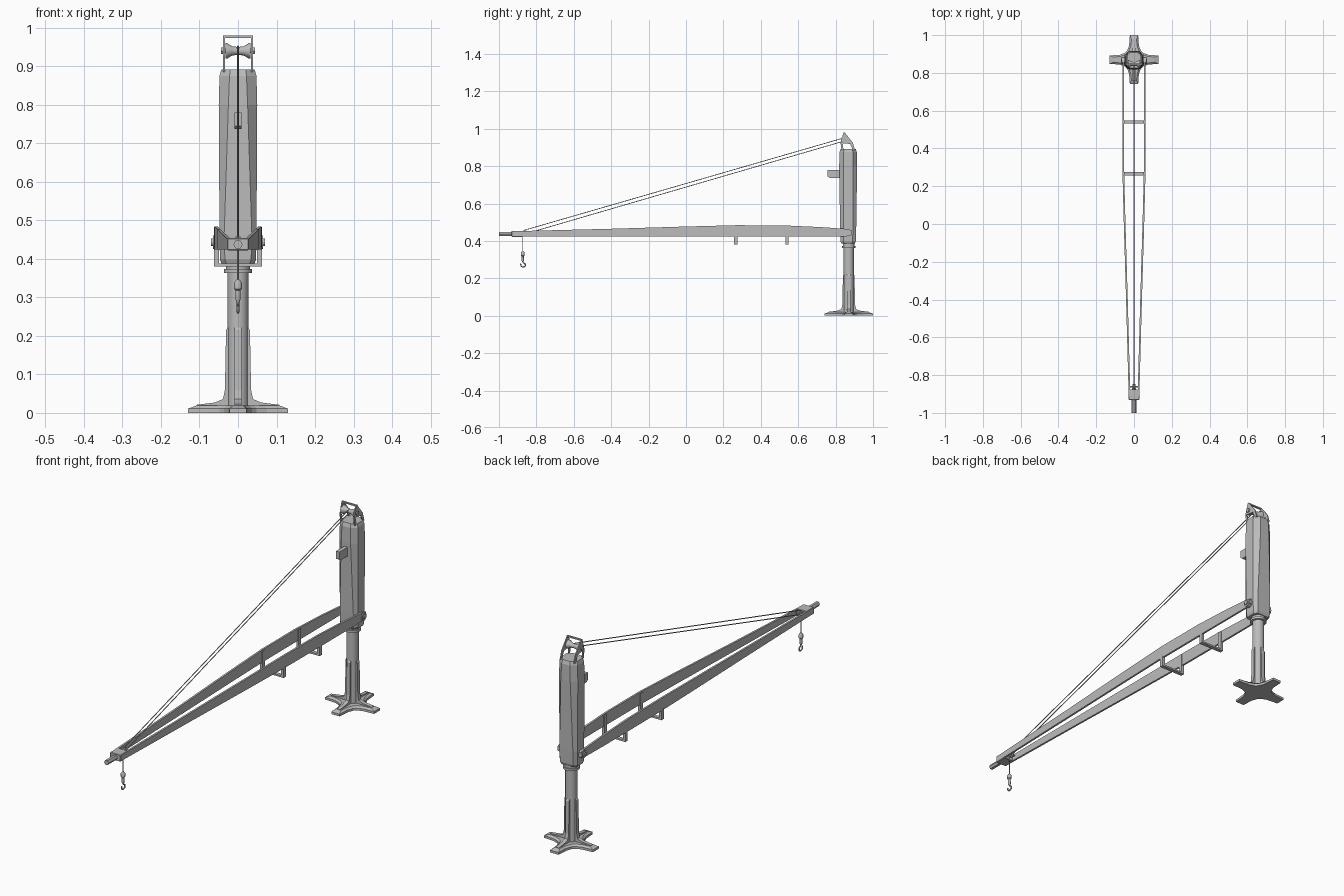
import bpy, bmesh, math
from mathutils import Vector

cube = bpy.data.objects.get("Cube")
if cube:
    bpy.data.objects.remove(cube, do_unlink=True)

GREY = (0.5, 0.5, 0.5, 1)
mat = bpy.data.materials.new("steel grey")
mat.use_nodes = True
mat.diffuse_color = GREY
mat.node_tree.nodes["Principled BSDF"].inputs["Base Color"].default_value = GREY

MY = 0.87    # mast centre in y
PY, PZ = 0.848, 0.94    # pulley axle


def finish(name, bm, smooth=False, bevel=0):
    bmesh.ops.recalc_face_normals(bm, faces=bm.faces)
    me = bpy.data.meshes.new(name)
    bm.to_mesh(me)
    bm.free()
    me.materials.append(mat)
    ob = bpy.data.objects.new(name, me)
    bpy.context.collection.objects.link(ob)
    if bevel:
        m = ob.modifiers.new("Bevel", "BEVEL")
        m.width, m.segments = bevel, 1
    if smooth:
        bpy.ops.object.select_all(action="DESELECT")
        ob.select_set(True)
        bpy.context.view_layer.objects.active = ob
        bpy.ops.object.shade_smooth_by_angle(angle=math.radians(40))
    return ob


def loft(name, rings, smooth=False, bevel=0):
    """Skin a list of equal-length point rings and cap both ends."""
    bm = bmesh.new()
    vs = [[bm.verts.new(p) for p in r] for r in rings]
    n = len(vs[0])
    for a, b in zip(vs, vs[1:]):
        for i in range(n):
            bm.faces.new((a[i], a[(i + 1) % n], b[(i + 1) % n], b[i]))
    bm.faces.new(vs[0])
    bm.faces.new(vs[-1])
    return finish(name, bm, smooth, bevel)


def box(name, x0, x1, y0, y1, z0, z1, bevel=0):
    ring = [(x0, y0), (x1, y0), (x1, y1), (x0, y1)]
    return loft(name, [[(x, y, z) for x, y in ring] for z in (z0, z1)], bevel=bevel)


def turned(name, origin, axis, profile, n=20, smooth=True):
    """Lathe (distance, radius) pairs along an axis."""
    q = Vector(axis).to_track_quat("Z", "Y")
    o = Vector(origin)
    ang = [2 * math.pi * i / n for i in range(n)]
    return loft(name, [[o + q @ Vector((r * math.cos(a), r * math.sin(a), d)) for a in ang]
                       for d, r in profile], smooth)


def plate_x(name, x0, x1, yz):
    return loft(name, [[(x, y, z) for y, z in yz] for x in (x0, x1)])


def rod(name, pts, r, kind="POLY"):
    """Round bar swept along a path, converted to a mesh."""
    cu = bpy.data.curves.new(name, "CURVE")
    cu.dimensions = "3D"
    cu.bevel_depth, cu.bevel_resolution, cu.use_fill_caps = r, 1, True
    sp = cu.splines.new(kind)
    sp.points.add(len(pts) - 1)
    for p, c in zip(sp.points, pts):
        p.co = (*c, 1)
    if kind == "NURBS":
        sp.use_endpoint_u, sp.order_u, sp.resolution_u = True, 3, 4
    cu.materials.append(mat)
    ob = bpy.data.objects.new(name, cu)
    bpy.context.collection.objects.link(ob)
    bpy.ops.object.select_all(action="DESELECT")
    ob.select_set(True)
    bpy.context.view_layer.objects.active = ob
    bpy.ops.object.convert(target="MESH")


# Cross-shaped foot: one arm outline repeated four times, two tiers
def star(arm, z):
    pts = []
    for k in range(4):
        c, s = math.cos(k * math.pi / 2), math.sin(k * math.pi / 2)
        pts += [(x * c - y * s, MY + x * s + y * c, z) for x, y in arm]
    return pts


foot = [(0.048, -0.036), (0.075, -0.026), (0.13, -0.022),
        (0.13, 0.022), (0.075, 0.026), (0.048, 0.036)]
cap = [(0.042, -0.029), (0.07, -0.018), (0.108, -0.013),
       (0.108, 0.013), (0.07, 0.018), (0.042, 0.029)]
loft("foot_plate", [star(foot, 0), star(foot, 0.011), star(cap, 0.019)])

# Ribs rising from each arm along the post
rib = [(0, 0.01), (0.108, 0.015), (0.108, 0.021), (0.06, 0.027), (0.039, 0.036),
       (0.034, 0.06), (0.031, 0.215), (0.027, 0.222), (0, 0.222)]
for k in range(4):
    c, s = math.cos(k * math.pi / 2), math.sin(k * math.pi / 2)
    loft(f"post_rib_{k + 1}", [[(r * c - w * s, MY + r * s + w * c, z) for r, z in rib]
                               for w in (-0.009, 0.009)])

# Round post with its collars
turned("post", (0, MY, 0), (0, 0, 1),
       [(0.01, 0.027), (0.363, 0.027), (0.363, 0.037), (0.374, 0.037),
        (0.374, 0.031), (0.392, 0.031)], 24)


# Mast housing: tapered section with wide chamfers
def mast_ring(z, hx, hy, fx, fy):
    y = MY - 0.003
    return [(fx, y - hy, z), (hx, y - fy, z), (hx, y + fy, z), (fx, y + hy, z),
            (-fx, y + hy, z), (-hx, y + fy, z), (-hx, y - fy, z), (-fx, y - hy, z)]


loft("mast_housing", [mast_ring(0.386, 0.042, 0.036, 0.030, 0.022),
                      mast_ring(0.398, 0.047, 0.041, 0.034, 0.024),
                      mast_ring(0.46, 0.048, 0.043, 0.036, 0.025),
                      mast_ring(0.80, 0.050, 0.048, 0.025, 0.026),
                      mast_ring(0.875, 0.048, 0.046, 0.022, 0.025),
                      mast_ring(0.892, 0.043, 0.040, 0.020, 0.022)])

# Control box on the mast front
plate_x("control_box", -0.009, 0.009,
        [(0.83, 0.737), (0.768, 0.737), (0.757, 0.745), (0.757, 0.78), (0.83, 0.78)])

# Pulley with its frame at the masthead
turned("pulley", (-0.033, PY, PZ), (1, 0, 0),
       [(0, 0.02), (0.005, 0.02), (0.018, 0.012), (0.033, 0.010),
        (0.048, 0.012), (0.061, 0.02), (0.066, 0.02)])
turned("pulley_axle", (-0.044, PY, PZ), (1, 0, 0), [(0, 0.006), (0.088, 0.006)], 12)
for side, s in (("left", 1), ("right", -1)):
    a, b = 0.034 * s, 0.039 * s
    plate_x(f"pulley_bracket_{side}", a, b,
            [(0.826, 0.925), (0.841, 0.975), (0.853, 0.975), (0.892, 0.925), (0.878, 0.918)])
    plate_x(f"pulley_front_leg_{side}", a, b,
            [(0.826, 0.925), (0.838, 0.92), (0.842, 0.885), (0.832, 0.885)])
    plate_x(f"pulley_rear_leg_{side}", a, b,
            [(0.892, 0.925), (0.878, 0.918), (0.892, 0.885), (0.904, 0.885)])
    turned(f"axle_nut_{side}", (0.039 * s, PY, PZ), (s, 0, 0), [(0, 0.010), (0.005, 0.010)], 6, False)
box("pulley_top_bar", -0.039, 0.039, 0.841, 0.850, 0.974, 0.980)

# Boom beams: (y, outer x, bottom z, top z)
stations = [(0.885, 0.061, 0.433, 0.458), (0.86, 0.061, 0.425, 0.464), (0.72, 0.062, 0.424, 0.474),
            (0.52, 0.062, 0.424, 0.483), (0.27, 0.061, 0.424, 0.484), (0.0, 0.054, 0.424, 0.477),
            (-0.40, 0.042, 0.424, 0.465), (-0.92, 0.028, 0.424, 0.452)]
T = 0.009
for side, s in (("left", 1), ("right", -1)):
    loft(f"boom_beam_{side}", [[(s * x, y, b), (s * x, y, t), (s * (x - T), y, t), (s * (x - T), y, b)]
                               for y, x, b, t in stations])
    turned(f"boom_pivot_{side}", (0.044 * s, 0.866, 0.443), (s, 0, 0),
           [(0, 0.018), (0.021, 0.018), (0.021, 0.010), (0.026, 0.010)], 16)

# U-shaped cross hangers under the boom
for i, y in enumerate((0.266, 0.54)):
    y0, y1 = y - 0.009, y + 0.009
    box(f"hanger_bar_{i + 1}", -0.062, 0.062, y0, y1, 0.380, 0.388)
    for side, s in (("left", 1), ("right", -1)):
        box(f"hanger_lug_{i + 1}_{side}", *sorted((0.055 * s, 0.062 * s)), y0, y1, 0.384, 0.43)
        box(f"hanger_post_{i + 1}_{side}", *sorted((0.049 * s, 0.056 * s)), y0, y1, 0.384, 0.478)

# Boom tip
box("boom_tip", -0.028, 0.028, -0.932, -0.875, 0.422, 0.454, bevel=0.002)
turned("tip_pin", (0, -0.92, 0.437), (0, -1, 0), [(0, 0.012), (0.08, 0.012)], 6, False)
turned("tip_sheave", (-0.007, -0.862, 0.444), (1, 0, 0),
       [(0, 0.014), (0.004, 0.014), (0.007, 0.010), (0.010, 0.014), (0.014, 0.014)], 16)
turned("tip_sheave_axle", (-0.025, -0.862, 0.444), (1, 0, 0), [(0, 0.004), (0.05, 0.004)], 8)

# Hoist cables
rod("upper_cable", [(0, PY, 0.952), (0, -0.862, 0.458)], 0.0022)
rod("lower_cable", [(0, PY - 0.01, 0.932), (0, -0.80, 0.455), (0, -0.84, 0.444)], 0.0022)
rod("hook_cable", [(0, -0.873, 0.446), (0, -0.873, 0.34)], 0.0022)

# Hook block and hook
turned("hook_block", (0, -0.873, 0), (0, 0, 1),
       [(0.288, 0.004), (0.296, 0.007), (0.318, 0.006), (0.322, 0.010),
        (0.338, 0.010), (0.346, 0.004)], 10)
rod("hook", [(0, -0.873, 0.292), (0, -0.873, 0.284), (0, -0.860, 0.280), (0, -0.858, 0.264),
             (0, -0.873, 0.260), (0, -0.884, 0.266), (0, -0.884, 0.278)], 0.0035, "NURBS")
